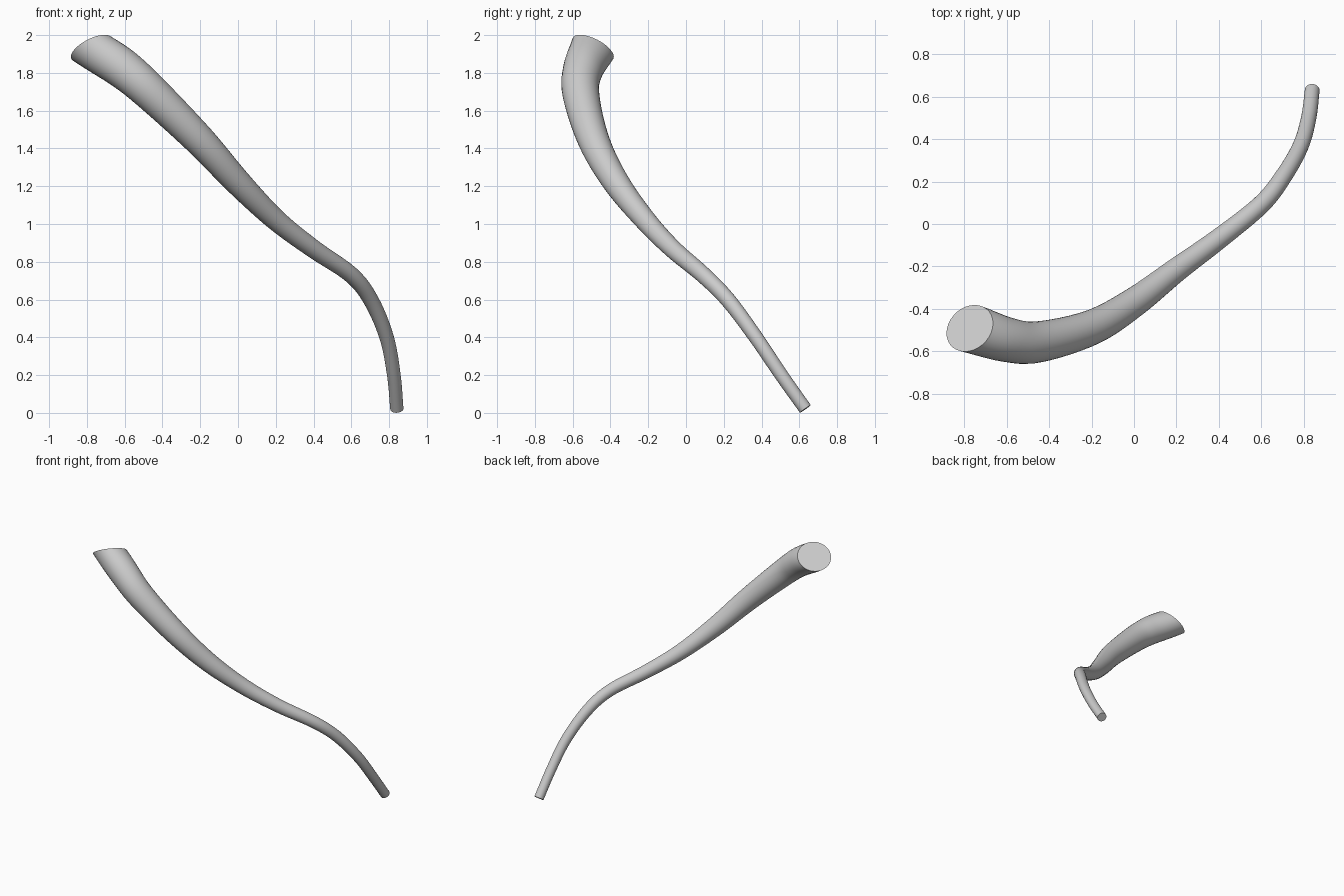
import bpy, bmesh, math
from mathutils import Vector

if "Cube" in bpy.data.objects:
    bpy.data.objects.remove(bpy.data.objects["Cube"])

SIDES, STEPS = 32, 6

# Centre line from the thick top end to the thin foot: x, y, z, radius
PATH = [
    (-0.775, -0.492, 1.930, 0.121),
    (-0.600, -0.546, 1.815, 0.106),
    (-0.450, -0.556, 1.685, 0.097),
    (-0.200, -0.488, 1.440, 0.083),
    (0.000, -0.370, 1.220, 0.070),
    (0.200, -0.217, 1.022, 0.057),
    (0.400, -0.070, 0.868, 0.049),
    (0.600, 0.092, 0.730, 0.044),
    (0.705, 0.225, 0.595, 0.041),
    (0.787, 0.370, 0.400, 0.038),
    (0.825, 0.505, 0.200, 0.036),
    (0.841, 0.632, 0.021, 0.035),
]
CUT_NORMAL = Vector((0.42, -0.42, -0.81)).normalized()   # slanted top cut


def smooth_path(points):
    """Catmull-Rom samples through 4D points (position + radius)."""
    p = [Vector(v) for v in points]
    p = [2 * p[0] - p[1]] + p + [2 * p[-1] - p[-2]]
    out = []
    for i in range(1, len(p) - 2):
        a, b, c, d = p[i - 1:i + 3]
        for s in range(STEPS):
            t = s / STEPS
            out.append(0.5 * (2 * b + (c - a) * t + (2 * a - 5 * b + 4 * c - d) * t * t
                              + (3 * b - a - 3 * c + d) * t ** 3))
    return out + [p[-2]]


samples = smooth_path(PATH)
centres = [s.to_3d() for s in samples]
n = len(samples)

# Sweep round rings along the path, easing into the slanted cut at the top
bm = bmesh.new()
rings = []
side = Vector((0, 1, 0))
for i, s in enumerate(samples):
    normal = (centres[min(i + 1, n - 1)] - centres[max(i - 1, 0)]).normalized()
    k = max(0.0, 1 - i / (STEPS * 1.3))
    normal = normal.lerp(CUT_NORMAL, k).normalized()
    side = (side - normal * side.dot(normal)).normalized()
    up = normal.cross(side)
    rings.append([bm.verts.new(centres[i] + s[3] * (math.cos(a) * side + math.sin(a) * up))
                  for a in (2 * math.pi * j / SIDES for j in range(SIDES))])
for r0, r1 in zip(rings, rings[1:]):
    for j in range(SIDES):
        q = (j + 1) % SIDES
        bm.faces.new((r0[j], r0[q], r1[q], r1[j]))

# Flat end caps
bm.faces.new(rings[0])
bm.faces.new(rings[-1])
bmesh.ops.recalc_face_normals(bm, faces=bm.faces)

mesh = bpy.data.meshes.new("curved_tapered_branch")
bm.to_mesh(mesh)
bm.free()
branch = bpy.data.objects.new("curved_tapered_branch", mesh)
bpy.context.collection.objects.link(branch)
bpy.context.view_layer.objects.active = branch
branch.select_set(True)
bpy.ops.object.shade_smooth_by_angle(angle=math.radians(40))
